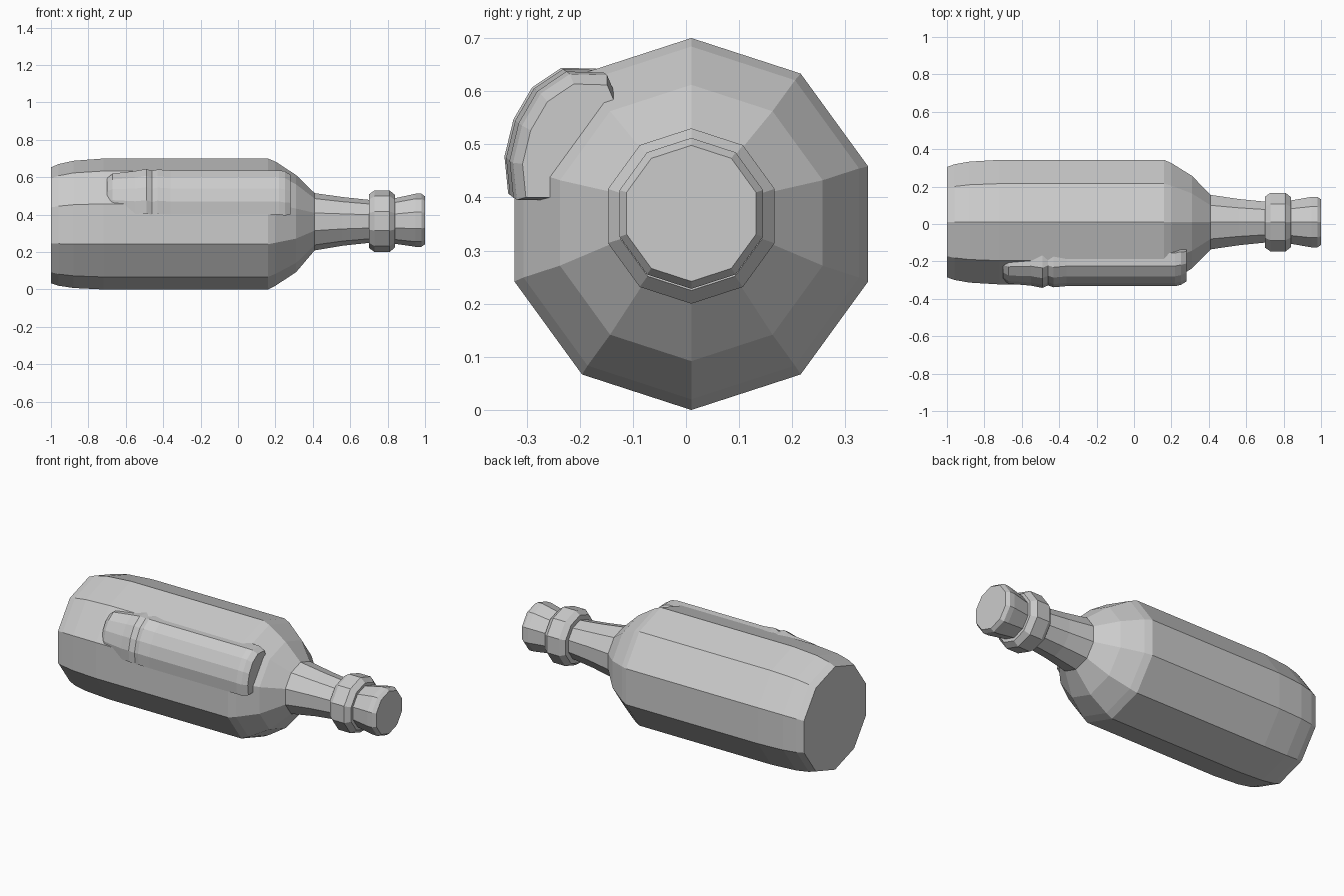
import bpy, bmesh, math

if "Cube" in bpy.data.objects:
    bpy.data.objects.remove(bpy.data.objects["Cube"])

glass = bpy.data.materials.new("grey")
glass.diffuse_color = (0.6, 0.6, 0.6, 1)
glass.use_nodes = True
glass.node_tree.nodes["Principled BSDF"].inputs["Base Color"].default_value = glass.diffuse_color


def loft(name, rings):
    """Skin closed rings of points and cap both ends."""
    bm = bmesh.new()
    loops = [[bm.verts.new(p) for p in ring] for ring in rings]
    n = len(loops[0])
    for a, b in zip(loops, loops[1:]):
        for i in range(n):
            j = (i + 1) % n
            bm.faces.new((a[i], a[j], b[j], b[i]))
    bm.faces.new(loops[0])
    bm.faces.new(loops[-1])
    bmesh.ops.recalc_face_normals(bm, faces=bm.faces)
    mesh = bpy.data.meshes.new(name)
    bm.to_mesh(mesh)
    bm.free()
    mesh.materials.append(glass)
    obj = bpy.data.objects.new(name, mesh)
    bpy.context.collection.objects.link(obj)
    return obj


def ring(x, r, zc, n=10):
    return [(x, 0.01 + r * math.cos(math.pi / 2 + 2 * math.pi * i / n),
             zc + r * math.sin(math.pi / 2 + 2 * math.pi * i / n)) for i in range(n)]


# Bottle lying along x: (x, radius, axis height)
profile = [(-1, .31, .343), (-.96, .325, .345), (-.88, .34, .348), (-.72, .35, .35),
           (.16, .35, .35), (.2, .332, .352), (.31, .26, .352), (.41, .153, .362),
           (.56, .13, .364), (.7, .115, .364)]
loft("bottle_body", [ring(*p) for p in profile])

# Collar around the neck and the lip at the mouth
loft("neck_collar", [ring(*p) for p in [(.70, .143, .365), (.73, .165, .365),
                                        (.81, .165, .365), (.84, .14, .365)]])
loft("bottle_lip", [ring(*p) for p in [(.8, .122, .366), (.84, .122, .366), (.95, .142, .37),
                                       (.98, .142, .37), (1, .128, .37)]])

# Raised label panel: one cross-section (y, z), resized along x
section = [(-.14, .60), (-.155, .635), (-.225, .637), (-.28, .60), (-.315, .54),
           (-.332, .47), (-.325, .40), (-.25, .40)]


def label_ring(x, out, tall=1.0):
    """Push the section outwards along the panel normal and squash it about its middle."""
    c, s = -0.81, 0.59
    return [(x, -.25 + (y + .25) * tall + c * out, .52 + (z - .52) * tall + s * out)
            for y, z in section]


loft("label_panel", [label_ring(-.46, -.004), label_ring(-.43, .008), label_ring(-.36, 0),
                     label_ring(.22, 0), label_ring(.25, -.008), label_ring(.28, -.02, .9)])
loft("label_end", [label_ring(-.70, -.015, .72), label_ring(-.67, 0, .85),
                   label_ring(-.55, 0, .97), label_ring(-.49, .012, 1), label_ring(-.46, -.004)])
